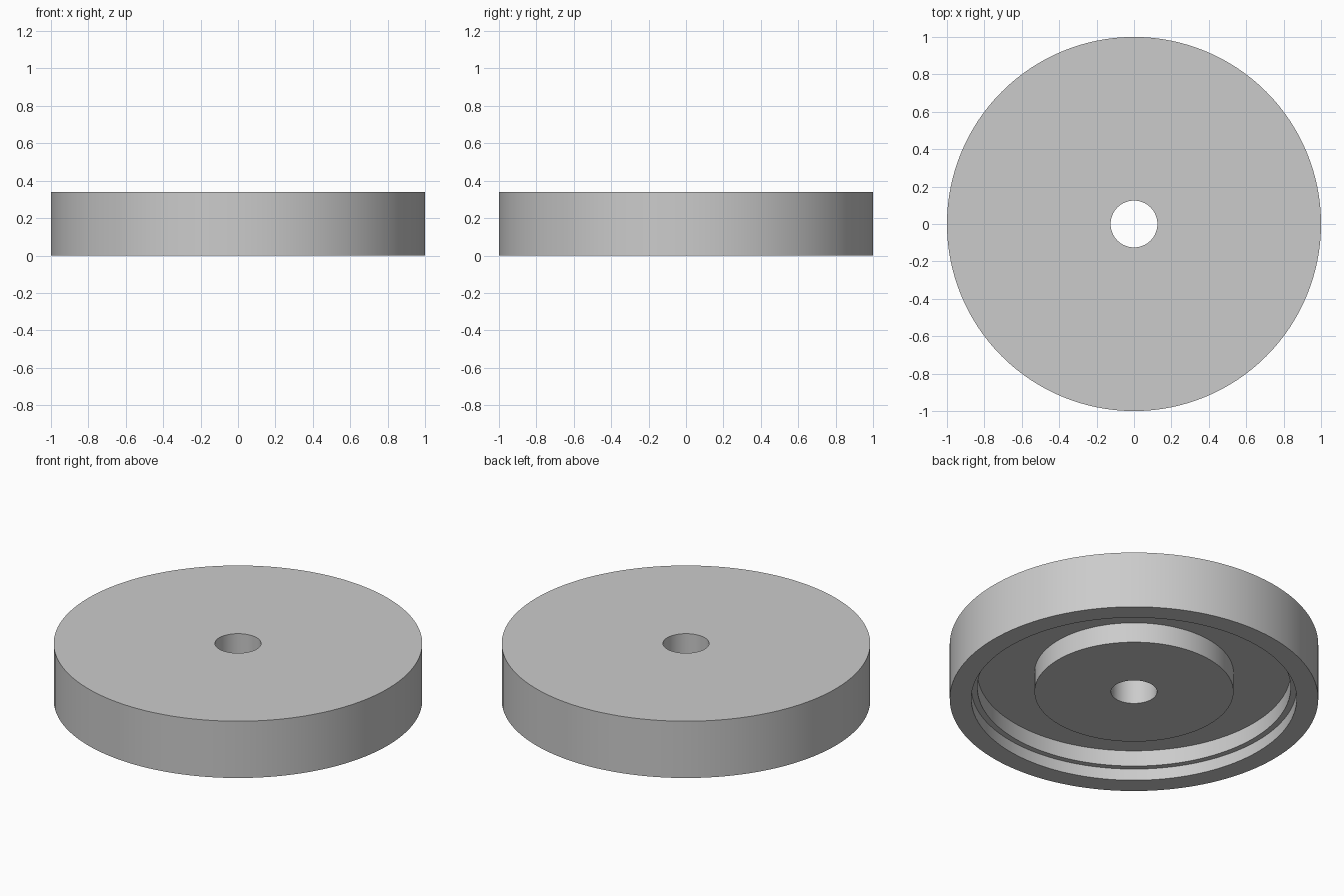
import bpy
import bmesh
import math

cube = bpy.data.objects.get("Cube")
if cube:
    bpy.data.objects.remove(cube, do_unlink=True)

SEGMENTS = 128

# Single plain grey material
grey = bpy.data.materials.new("light_grey")
grey.use_nodes = True
colour = (0.6, 0.6, 0.6, 1)
grey.diffuse_color = colour
grey.node_tree.nodes["Principled BSDF"].inputs["Base Color"].default_value = colour


def lathe(name, profile, material):
    """Revolve a closed (radius, height) profile around the z axis."""
    bm = bmesh.new()
    verts = [bm.verts.new((r, 0, z)) for r, z in profile]
    edges = [bm.edges.new((verts[i - 1], v)) for i, v in enumerate(verts)]
    bmesh.ops.spin(bm, geom=verts + edges, cent=(0, 0, 0), axis=(0, 0, 1),
                   angle=math.tau, steps=SEGMENTS, use_merge=False)
    bmesh.ops.remove_doubles(bm, verts=bm.verts, dist=1e-4)
    bmesh.ops.recalc_face_normals(bm, faces=bm.faces)
    mesh = bpy.data.meshes.new(name)
    bm.to_mesh(mesh)
    bm.free()
    mesh.materials.append(material)
    obj = bpy.data.objects.new(name, mesh)
    bpy.context.collection.objects.link(obj)
    bpy.ops.object.select_all(action="DESELECT")
    obj.select_set(True)
    bpy.context.view_layer.objects.active = obj
    bpy.ops.object.shade_smooth_by_angle(angle=math.radians(30))
    return obj


# Disc with bored centre, raised hub and stepped rim on the underside
TOP, FLOOR, LEDGE, HUB = 0.34, 0.165, 0.07, 0.044
lathe("recessed_disc", [
    (0.125, TOP), (1, TOP),          # flat top
    (1, 0), (0.883, 0),              # outer wall and rim
    (0.883, LEDGE), (0.85, LEDGE),   # step inside the rim
    (0.85, FLOOR), (0.54, FLOOR),    # recess floor
    (0.54, HUB), (0.125, HUB),       # hub and bore
], grey)
